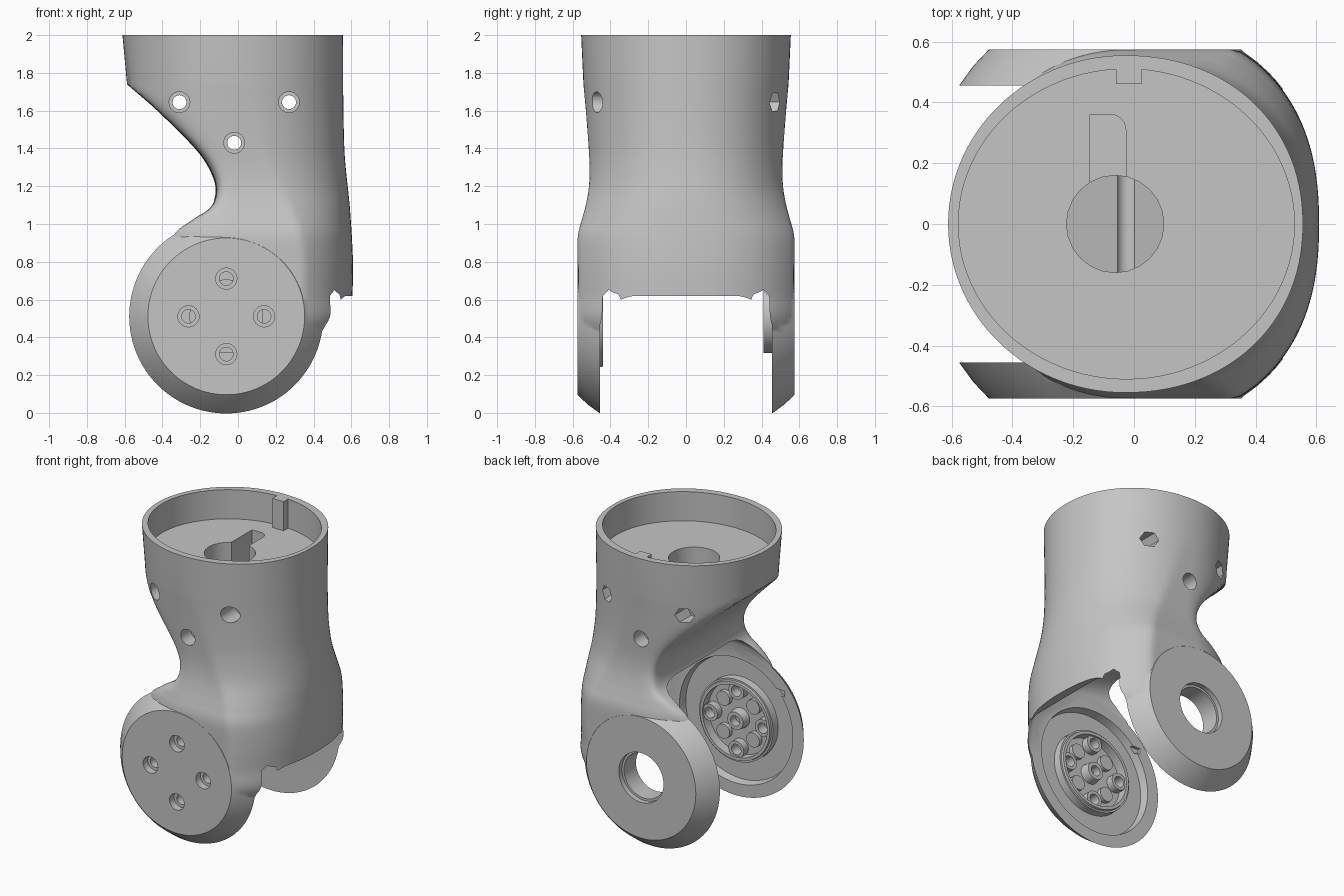
import bpy, bmesh, math
from mathutils import Vector

if "Cube" in bpy.data.objects:
    bpy.data.objects.remove(bpy.data.objects["Cube"], do_unlink=True)

grey = bpy.data.materials.new("plain_grey")
grey.use_nodes = True
COLOUR = (0.56, 0.56, 0.56, 1)
grey.diffuse_color = COLOUR
grey.node_tree.nodes["Principled BSDF"].inputs["Base Color"].default_value = COLOUR

PX, PZ = -0.062, 0.511       # pivot axis of the fork
INNER, OUTER = 0.455, 0.575  # inside and outside faces of the ears
FLOOR = 1.8                  # bottom of the top socket


def finish(name, bm):
    bmesh.ops.recalc_face_normals(bm, faces=bm.faces)
    mesh = bpy.data.meshes.new(name)
    bm.to_mesh(mesh)
    bm.free()
    mesh.materials.append(grey)
    obj = bpy.data.objects.new(name, mesh)
    bpy.context.collection.objects.link(obj)
    return obj


def skin(name, rings, loop=False):
    """Bridge rings of points; cap the ends unless they form a loop."""
    bm = bmesh.new()
    vs = [[bm.verts.new(p) for p in ring] for ring in rings]
    n = len(vs[0])
    for a, b in zip(vs, vs[1:] + (vs[:1] if loop else [])):
        for i in range(n):
            bm.faces.new((a[i], a[(i + 1) % n], b[(i + 1) % n], b[i]))
    if not loop:
        bm.faces.new(vs[0])
        bm.faces.new(vs[-1])
    return finish(name, bm)


def turn(name, profile, x=PX, z=PZ, n=64, loop=False):
    """Solid turned about a line along y from (y, radius) pairs."""
    angles = [math.tau * i / n for i in range(n)]
    return skin(name, [[(x + r * math.cos(a), y, z + r * math.sin(a)) for a in angles]
                       for y, r in profile], loop)


def post(name, x, y, rx, ry, z0, z1, n=64, slope=0):
    """Upright elliptical post, its bottom falling towards +x by the slope."""
    angles = [math.tau * i / n for i in range(n)]
    return skin(name, [[(x + rx * math.cos(a), y + ry * math.sin(a), z - s * rx * math.cos(a))
                        for a in angles] for z, s in ((z0, slope), (z1, 0))])


def box(name, x0, x1, y0, y1, z0, z1):
    return skin(name, [[(x0, y0, z), (x1, y0, z), (x1, y1, z), (x0, y1, z)] for z in (z0, z1)])


def combine(tool, op):
    mod = link.modifiers.new("join", "BOOLEAN")
    mod.operation, mod.solver, mod.object = op, "EXACT", tool
    bpy.context.view_layer.objects.active = link
    bpy.ops.object.modifier_apply(modifier=mod.name)
    bpy.data.objects.remove(tool, do_unlink=True)


def cut(tool):
    combine(tool, "DIFFERENCE")


def add(tool):
    combine(tool, "UNION")


# Sleeve and neck: z, left limit, right x, half depth, rounding of left limit, right fullness
stations = [Vector(s) for s in (
    (1.74, -.59, .557, .543, .005, 1), (1.6, -.43, .558, .53, .04, 1.01),
    (1.4, -.235, .563, .515, .1, 1.03), (1.28, -.155, .572, .51, .12, 1.05),
    (1.18, -.125, .583, .516, .11, 1.07), (1.09, -.15, .592, .533, .08, 1.1),
    (1.02, -.25, .597, .552, .05, 1.12), (.93, -.36, .603, .573, .04, 1.14),
    (.78, -.36, .609, .573, .04, 1.15), (.62, -.36, .606, .573, .04, 1.15),
    (.48, -.3, .6, .573, .04, 1.15), (.3, -.25, .48, .565, .04, 1.1))]


def section(s, n=120):
    """Oval outline whose left side is trimmed to a softly rounded limit."""
    z, left, right, depth, soft, full = s
    ring = []
    for i in range(n):
        a = math.tau * i / n
        c, t = math.cos(a), math.sin(a)
        if c > 0:
            p = 2.12 + (full - 1) * 1.6
            x = -.03 + (right + .03) * c ** (2 / p)
            y = depth * full * math.copysign(abs(t) ** (2 / p), t)
        else:
            x, y = -.03 + .56 * c, depth * t
        u = x - left
        ring.append((left + (u + math.hypot(u, soft)) / 2 if x < 0 else x,
                     max(-depth, min(depth, y)), z))
    return ring


rings = [section((2, -.8, .556, .555, .01, 1))]
for point in range(len(rings[0])):
    x, y, z = rings[0][point]
    rings[0][point] = (x * 1.037 if x < 0 else x, y, z)
padded = [stations[0]] + stations + [stations[-1]]
for a, b, c, d in zip(padded, padded[1:], padded[2:], padded[3:]):
    for k in range(5):
        t = k / 5
        rings.append(section(0.5 * (2 * b + (c - a) * t + (2 * a - 5 * b + 4 * c - d) * t * t
                                    + (3 * b - a - 3 * c + d) * t ** 3)))
rings.append(section(stations[-1]))
link = skin("fork_link_body", rings)

# Bevelled round ears, then the filleted gap between them and the arch under the web
for side in (-1, 1):
    add(turn("ear", [(side * y, r) for y, r in
                     ((.3, .514), (INNER, .514), (.52, .467), (OUTER, .415))], n=96))
fillet = [(.3, .62), (.36, .61), (.41, .588), (.44, .56), (INNER, .528)]
cut(turn("fork_gap", [(-y, r) for y, r in reversed(fillet)] + fillet, n=96))
arch = [(INNER + .001, 0)]
for k in range(13):
    a = math.pi / 2 * k / 12
    arch.append((.256 + .2 * math.cos(a), .42 + .2 * math.sin(a)))
arch += [(-y, z) for y, z in reversed(arch)]
cut(skin("web_arch", [[(x, y, z) for y, z in arch] for x in (.3, .8)]))

# Socket in the top, with key, cable bore and slot
cut(post("socket", -.025, 0, .553, .51, FLOOR, 2.2, 96))
add(box("socket_key", -.06, .025, .46, .53, FLOOR - .01, 2))
cut(post("cable_bore", PX, 0, .16, .16, 1.42, 1.9, 24, slope=.3))
cut(box("cable_slot", -.145, -.077, .05, .36, 1.55, 1.9))
cut(box("cable_slot_side", -.1, -.027, .05, .31, 1.55, 1.9))
cut(post("slot_corner", -.077, .31, .05, .05, 1.55, 1.9, 24))

# Cross bolts through the neck: round seats in front, nut pockets behind
for x, z, sides in ((-.31, 1.645, 6), (.27, 1.645, 6), (-.02, 1.43, 24)):
    cut(turn("bolt_hole", [(-.8, .037), (.8, .037)], x, z, 24))
    edge = .54 * math.sqrt(1 - ((x + .03) / .6) ** 2)
    cut(turn("bolt_seat", [(-.8, .055), (.13 - edge, .055)], x, z, 24))
    cut(turn("nut_pocket", [(edge - .13, .055), (.8, .055)], x, z, sides))

# Front ear inside: ring groove, raised hub and hollow
cut(turn("ring_groove", [(-.51, .28), (-.51, .42), (-.4, .44), (-.4, .28)], loop=True))
add(turn("hub_ring", [(-.53, .285), (-.44, .265)]))
cut(turn("hub_hollow", [(-.505, .245), (-.4, .245)]))
cut(box("groove_notch", -.43, -.35, -.475, -.4, .77, .81))
spots = [(PX + .2 * math.cos(k * math.pi / 2), PZ + .2 * math.sin(k * math.pi / 2)) for k in range(4)]
for x, z in spots:
    add(turn("bolt_boss", [(-.52, .058), (-.455, .058)], x, z, 24))
add(turn("centre_boss", [(-.52, .07), (-.445, .06)], n=24))
cut(turn("centre_socket", [(-.5, .035), (-.4, .035)], n=24))
for x, z in spots:
    cut(turn("ear_bolt_hole", [(-.7, .036), (-.4, .036)], x, z, 24))
    cut(turn("ear_bolt_seat", [(-.7, .056), (-.525, .056)], x, z, 24))
for k in range(4):
    a = math.pi / 4 + k * math.pi / 2
    add(turn("dowel_boss", [(-.52, .05), (-.475, .05)], PX + .16 * math.cos(a), PZ + .16 * math.sin(a), 20))

# Back ear: raised collar around a through hole
add(turn("bearing_collar", [(.41, .195), (.5, .195)]))
cut(turn("bearing_hole", [(.3, .155), (.7, .155)]))
cut(turn("bearing_step", [(.54, .17), (.7, .17)]))

bpy.ops.object.select_all(action="DESELECT")
link.select_set(True)
bpy.context.view_layer.objects.active = link
bpy.ops.object.shade_smooth_by_angle(angle=math.radians(28))
